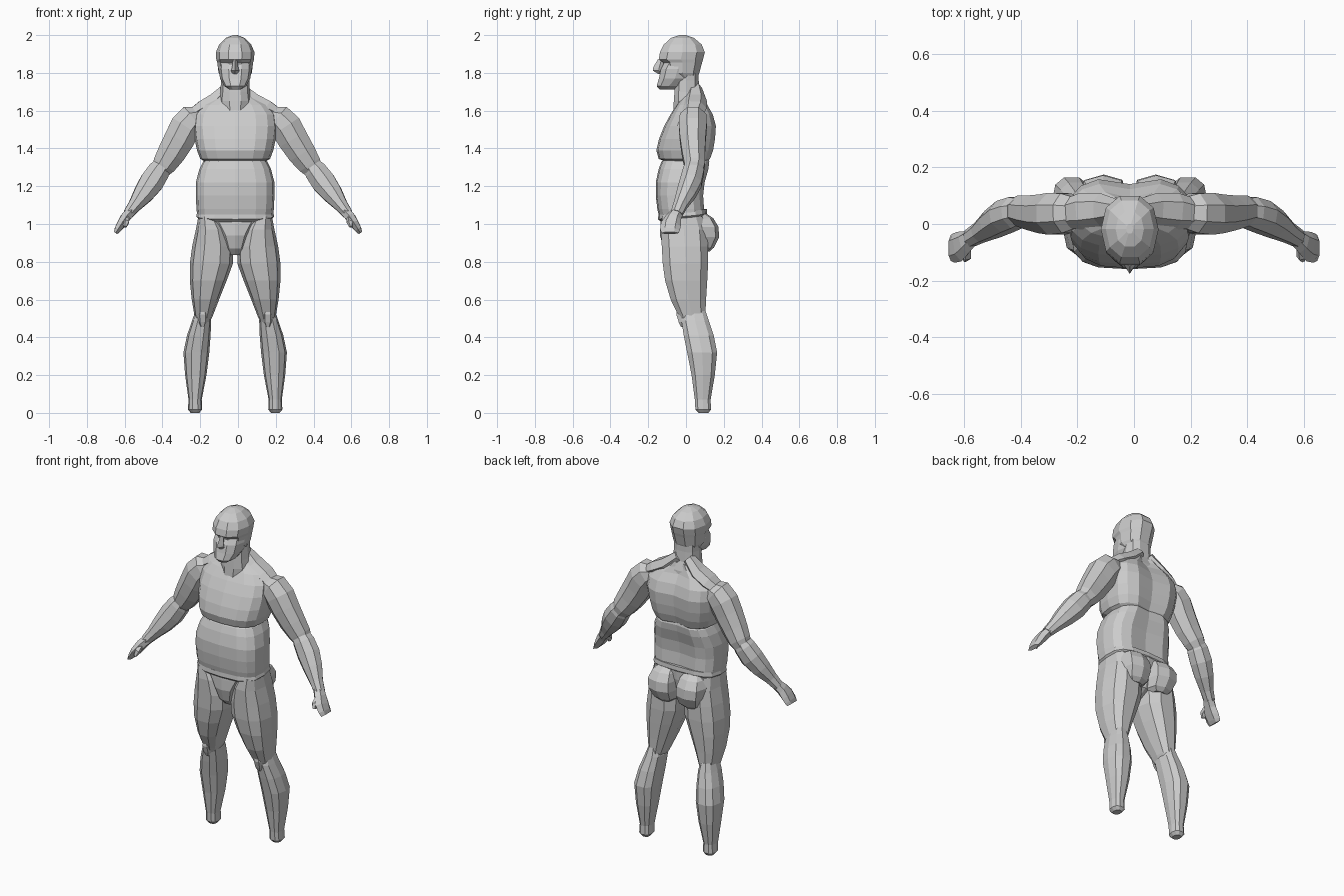
import bpy, bmesh, math
from mathutils import Vector

CX = -0.015  # body midline
grey = bpy.data.materials.new("clay_grey")
grey.diffuse_color = (0.6, 0.6, 0.6, 1)


def power(v, e):
    return math.copysign(abs(v) ** e, v)


def skin(name, loops):
    """Bridge equal-length point loops and cap both ends."""
    bm = bmesh.new()
    rows = [[bm.verts.new(p) for p in loop] for loop in loops]
    n = len(rows[0])
    for a, b in zip(rows, rows[1:]):
        for i in range(n):
            j = (i + 1) % n
            bm.faces.new((a[i], a[j], b[j], b[i]))
    bm.faces.new(rows[0])
    bm.faces.new(rows[-1])
    bmesh.ops.recalc_face_normals(bm, faces=bm.faces)
    mesh = bpy.data.meshes.new(name)
    bm.to_mesh(mesh)
    bm.free()
    mesh.materials.append(grey)
    ob = bpy.data.objects.new(name, mesh)
    bpy.context.collection.objects.link(ob)
    return ob


def stack(name, rings, n=10, e=0.8, groove=0.0, tilt=0.0):
    """Rings: (z, x left, x right, y front, y back); groove dents the back middle."""
    loops = []
    for z, x0, x1, y0, y1 in rings:
        loop = []
        for i in range(n):
            a = 2 * math.pi * i / n
            c, s = math.cos(a), math.sin(a)
            x = (x0 + x1) / 2 + (x1 - x0) / 2 * power(c, e)
            y = (y0 + y1) / 2 + (y1 - y0) / 2 * power(s, e)
            if abs(c) < 0.1 and s > 0:
                y -= groove
            loop.append((x, y, z + tilt * s))
        loops.append(loop)
    return skin(name, loops)


def centred(rings):
    return [(z, CX - w, CX + w, f, b) for z, w, f, b in rings]


def sided(rings, s):
    return [(z, CX + s * i, CX + s * o, f, b) for z, i, o, f, b in rings]


def limb(name, pts, s, n=8):
    """Tube along (x, y, z, in-plane radius, y radius), on side s."""
    path = [Vector((s * p[0], p[1], p[2])) for p in pts]
    loops = []
    for k, p in enumerate(path):
        t = (path[min(k + 1, len(path) - 1)] - path[max(k - 1, 0)]).normalized()
        v = t.cross(Vector((0, 1, 0))).normalized()
        u = v.cross(t)
        p = p + Vector((CX * max(0, 1 - (pts[k][0] - 0.2) / 0.3), 0, 0))
        loops.append([p + v * pts[k][3] * math.cos(a) + u * pts[k][4] * math.sin(a)
                      for a in (2 * math.pi * (i + 0.5) / n for i in range(n))])
    return skin(name, loops)


# Torso
stack("chest", centred([
    (1.33, 0.16, -0.105, 0.12), (1.345, 0.185, -0.145, 0.135), (1.39, 0.202, -0.157, 0.152),
    (1.45, 0.215, -0.143, 0.162), (1.52, 0.222, -0.115, 0.166), (1.58, 0.215, -0.082, 0.148),
    (1.63, 0.175, -0.05, 0.118), (1.665, 0.11, -0.025, 0.1), (1.69, 0.075, -0.01, 0.09)]),
    n=16, e=0.72, groove=0.025)
stack("abdomen", centred([
    (1.0, 0.17, -0.12, 0.09), (1.04, 0.2, -0.143, 0.105), (1.08, 0.205, -0.152, 0.102),
    (1.15, 0.208, -0.16, 0.097), (1.22, 0.208, -0.16, 0.105), (1.29, 0.19, -0.145, 0.125),
    (1.33, 0.17, -0.13, 0.13), (1.36, 0.13, -0.09, 0.12)]), n=16, e=0.65, groove=0.018)
stack("pelvis", centred([
    (0.835, 0.03, -0.085, 0.03), (0.87, 0.055, -0.118, 0.08), (0.94, 0.085, -0.138, 0.1),
    (1.0, 0.135, -0.135, 0.11), (1.05, 0.19, -0.13, 0.11)]), n=12, e=0.75)

# Belt fold where belly meets hips, lower at the middle
stack("hip_fold", centred([(1.025, 0.19, -0.13, 0.1), (1.04, 0.207, -0.148, 0.112),
                           (1.065, 0.2, -0.146, 0.11)]), n=16, e=0.65, tilt=0.015)

# Neck and head
stack("neck", centred([
    (1.59, 0.07, -0.072, 0.1), (1.65, 0.085, -0.068, 0.095), (1.7, 0.078, -0.064, 0.075),
    (1.76, 0.075, -0.058, 0.07), (1.82, 0.075, -0.05, 0.07)]), n=10, e=0.85)
stack("skull", centred([
    (1.77, 0.07, -0.06, 0.06), (1.8, 0.088, -0.115, 0.075), (1.855, 0.095, -0.125, 0.09),
    (1.872, 0.1, -0.15, 0.096), (1.91, 0.102, -0.143, 0.105), (1.95, 0.085, -0.122, 0.088),
    (1.985, 0.05, -0.082, 0.045), (2.0, 0.012, -0.035, 0.0)]), n=10, e=0.9)
stack("jaw", centred([
    (1.712, 0.03, -0.142, -0.06), (1.73, 0.058, -0.158, -0.02), (1.77, 0.08, -0.147, 0.03),
    (1.82, 0.088, -0.137, 0.05), (1.85, 0.085, -0.12, 0.05)]), n=10, e=0.8)
stack("nose", centred([
    (1.795, 0.017, -0.148, -0.11), (1.812, 0.022, -0.176, -0.11),
    (1.825, 0.017, -0.176, -0.11), (1.87, 0.011, -0.15, -0.11)]), n=4, e=1)

# Collar muscles running from neck to shoulder
for s, side in ((-1, "left"), (1, "right")):
    limb(side + "_trapezius", [(0.03, 0.05, 1.72, 0.035, 0.035), (0.1, 0.05, 1.655, 0.045, 0.06),
                               (0.17, 0.045, 1.615, 0.045, 0.065),
                               (0.24, 0.035, 1.575, 0.03, 0.05)], s, 6)

    # Arm
    limb(side + "_upper_arm", [
        (0.19, 0.04, 1.575, 0.05, 0.06), (0.225, 0.038, 1.56, 0.082, 0.076),
        (0.265, 0.036, 1.515, 0.09, 0.08), (0.3, 0.036, 1.45, 0.087, 0.074),
        (0.345, 0.04, 1.375, 0.08, 0.066), (0.385, 0.046, 1.315, 0.068, 0.06),
        (0.42, 0.045, 1.265, 0.045, 0.045)], s)
    limb(side + "_forearm", [
        (0.38, 0.046, 1.33, 0.045, 0.045), (0.415, 0.04, 1.28, 0.064, 0.06),
        (0.455, 0.026, 1.222, 0.069, 0.062), (0.5, 0.0, 1.16, 0.058, 0.054),
        (0.545, -0.03, 1.1, 0.039, 0.039), (0.58, -0.05, 1.055, 0.03, 0.034)], s)
    limb(side + "_hand", [
        (0.57, -0.045, 1.065, 0.029, 0.033), (0.595, -0.065, 1.035, 0.03, 0.042),
        (0.618, -0.08, 1.0, 0.026, 0.054), (0.637, -0.085, 0.97, 0.02, 0.052),
        (0.648, -0.085, 0.952, 0.012, 0.046)], s, 6)
    limb(side + "_thumb", [(0.59, -0.08, 1.035, 0.016, 0.018), (0.592, -0.115, 1.01, 0.018, 0.018),
                           (0.598, -0.125, 0.985, 0.009, 0.012)], s, 5)

    # Buttock
    stack(side + "_buttock", sided([
        (0.855, 0.04, 0.13, 0.02, 0.125), (0.875, 0.015, 0.155, 0.0, 0.148),
        (0.93, 0.008, 0.175, 0.0, 0.175), (0.985, 0.01, 0.18, 0.0, 0.172),
        (1.03, 0.02, 0.165, 0.0, 0.145), (1.06, 0.04, 0.13, 0.0, 0.1)], s), n=8, e=0.7)

    # Leg
    stack(side + "_thigh", sided([
        (0.48, 0.135, 0.2, -0.025, 0.09), (0.51, 0.12, 0.215, -0.04, 0.105),
        (0.6, 0.085, 0.23, -0.085, 0.11), (0.7, 0.045, 0.24, -0.115, 0.117),
        (0.79, 0.012, 0.24, -0.128, 0.122), (0.88, 0.01, 0.228, -0.133, 0.122),
        (0.97, 0.04, 0.208, -0.138, 0.115), (1.04, 0.09, 0.195, -0.13, 0.09)], s), n=10)
    stack(side + "_calf", sided([
        (0.0, 0.19, 0.235, 0.065, 0.12), (0.018, 0.175, 0.25, 0.048, 0.134),
        (0.07, 0.177, 0.247, 0.045, 0.132), (0.2, 0.152, 0.265, 0.027, 0.155),
        (0.32, 0.137, 0.274, 0.003, 0.168), (0.41, 0.13, 0.255, -0.015, 0.15),
        (0.49, 0.127, 0.228, -0.028, 0.123), (0.54, 0.14, 0.21, -0.02, 0.106)], s), n=10)
    stack(side + "_kneecap", sided([
        (0.455, 0.16, 0.185, -0.03, 0.02), (0.48, 0.148, 0.197, -0.042, 0.02),
        (0.52, 0.145, 0.2, -0.055, 0.02), (0.545, 0.155, 0.19, -0.052, 0.02)], s), n=6)
